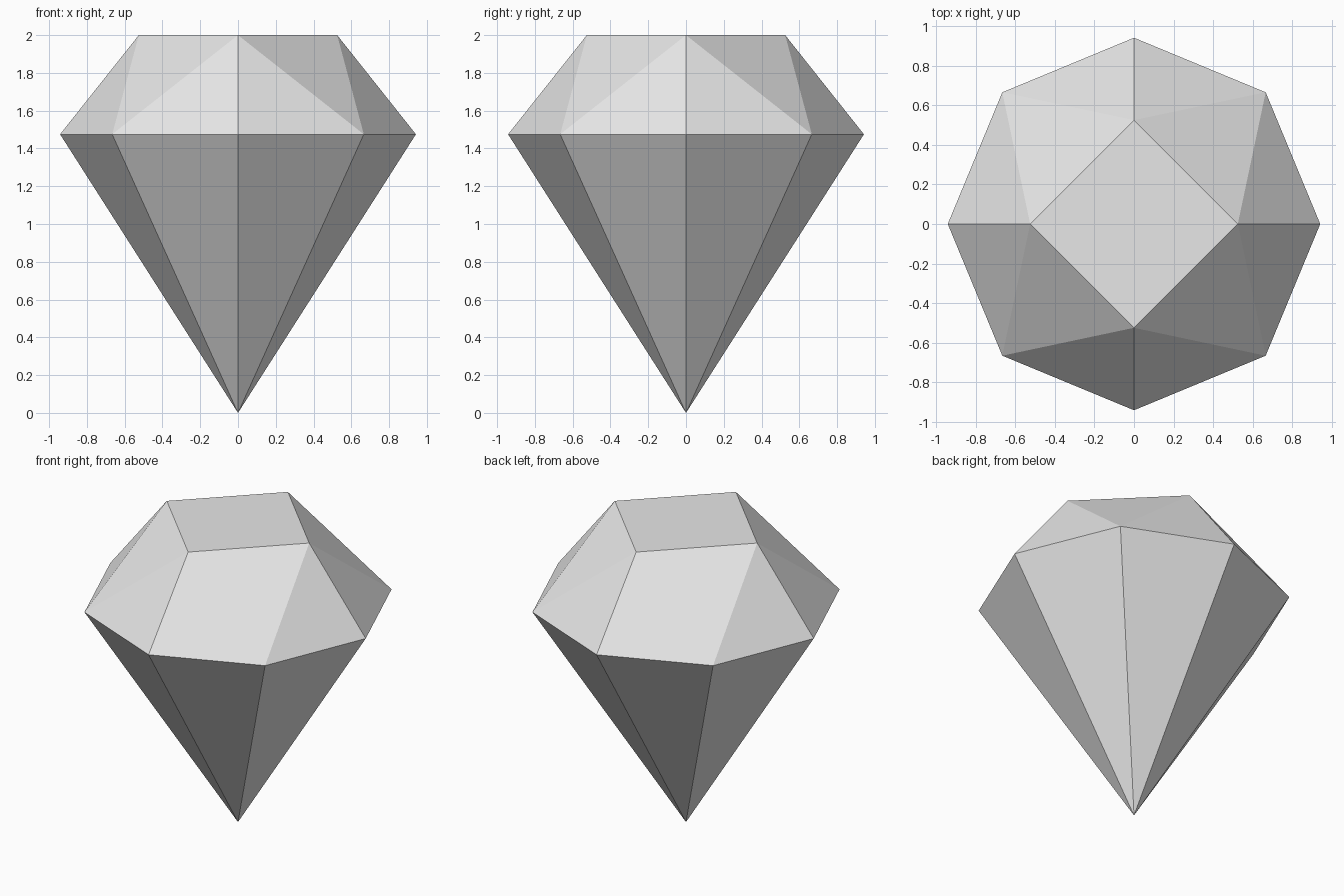
import bpy, bmesh
from math import sin, cos, pi

cube = bpy.data.objects.get("Cube")
if cube:
    bpy.data.objects.remove(cube, do_unlink=True)

GIRDLE_R, GIRDLE_Z = 0.942, 1.475
TABLE_R, TABLE_Z = 0.525, 2.0


def ring(bm, count, radius, z):
    return [bm.verts.new((radius * cos(2 * pi * i / count),
                          radius * sin(2 * pi * i / count), z)) for i in range(count)]


bm = bmesh.new()
tip = bm.verts.new((0, 0, 0))
girdle = ring(bm, 8, GIRDLE_R, GIRDLE_Z)
table = ring(bm, 4, TABLE_R, TABLE_Z)

# Flat top
bm.faces.new(table)

# Pointed lower half
for i in range(8):
    bm.faces.new((tip, girdle[(i + 1) % 8], girdle[i]))

# Sloped upper facets, three per quarter
for q in range(4):
    t0, t1 = table[q], table[(q + 1) % 4]
    a, mid, b = girdle[2 * q], girdle[2 * q + 1], girdle[(2 * q + 2) % 8]
    for tri in ((t0, a, mid), (t0, mid, t1), (t1, mid, b)):
        bm.faces.new(tri)

bmesh.ops.recalc_face_normals(bm, faces=bm.faces)
mesh = bpy.data.meshes.new("cut_gem")
bm.to_mesh(mesh)
bm.free()

# Plain grey
grey = bpy.data.materials.new("light_grey")
grey.use_nodes = True
colour = (0.8, 0.8, 0.8, 1)
grey.diffuse_color = colour
grey.node_tree.nodes["Principled BSDF"].inputs["Base Color"].default_value = colour
mesh.materials.append(grey)

gem = bpy.data.objects.new("cut_gem", mesh)
bpy.context.collection.objects.link(gem)
